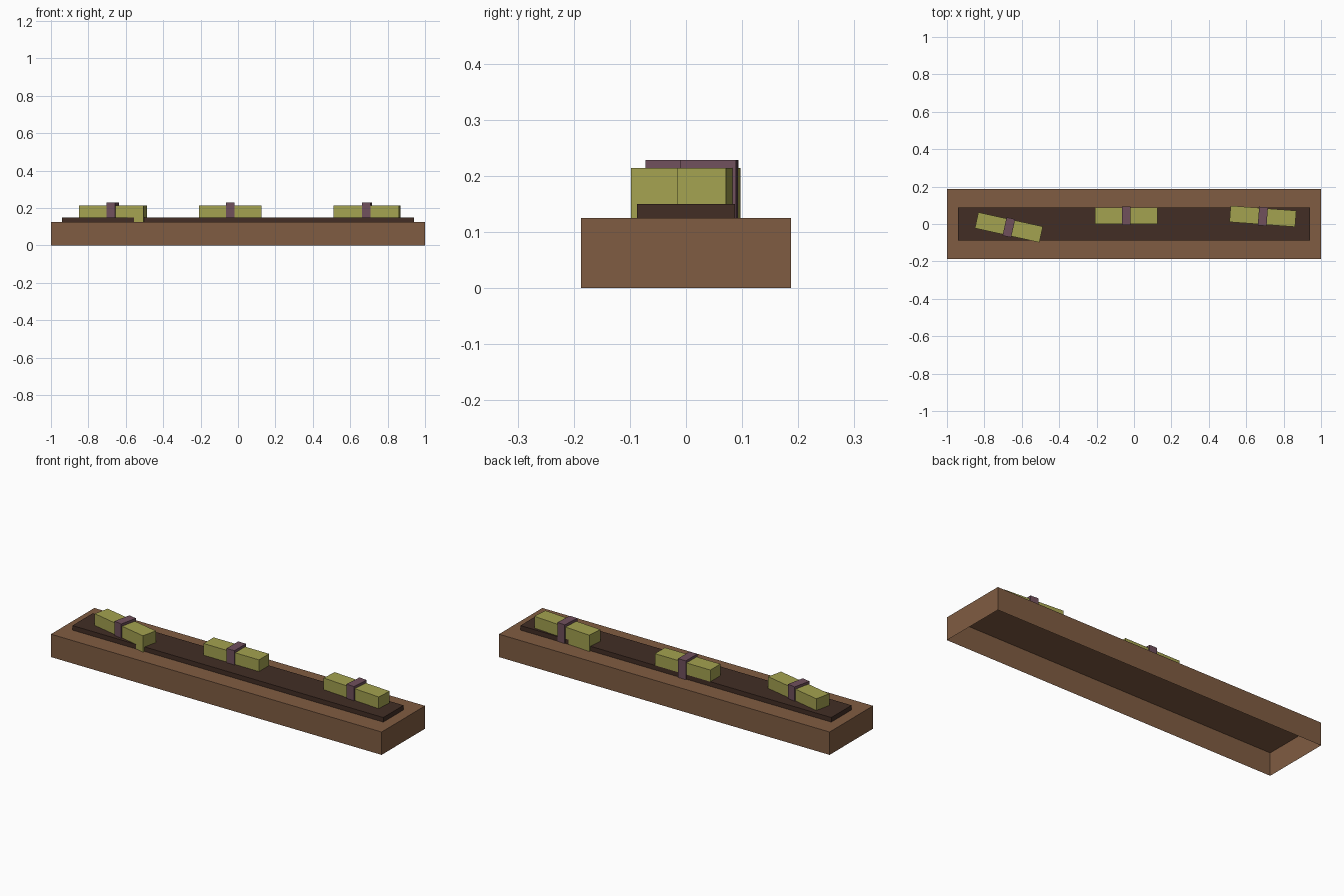
import bpy, bmesh, math
from mathutils import Matrix

cube = bpy.data.objects.get("Cube")
if cube:
    bpy.data.objects.remove(cube, do_unlink=True)


def material(name, rgb):
    mat = bpy.data.materials.new(name)
    mat.use_nodes = True
    mat.diffuse_color = (*rgb, 1)
    bsdf = next(n for n in mat.node_tree.nodes if n.type == 'BSDF_PRINCIPLED')
    bsdf.inputs["Base Color"].default_value = (*rgb, 1)
    return mat


WOOD = material("brown_wood", (0.216, 0.107, 0.054))
SOIL = material("dark_soil", (0.054, 0.027, 0.018))
LEAF = material("olive_green", (0.371, 0.361, 0.08))
BAND = material("dusky_purple", (0.162, 0.08, 0.107))


def open_box(name, size, bottom, mat, x=0, y=0, angle=0):
    """Box standing at height bottom, with no underside."""
    bm = bmesh.new()
    bmesh.ops.create_cube(bm, size=1)
    under = [f for f in bm.faces if f.normal.z < -0.5]
    bmesh.ops.delete(bm, geom=under, context='FACES')
    bmesh.ops.transform(bm, matrix=Matrix.Diagonal((*size, 1)), verts=bm.verts)
    mesh = bpy.data.meshes.new(name)
    bm.to_mesh(mesh)
    bm.free()
    mesh.materials.append(mat)
    obj = bpy.data.objects.new(name, mesh)
    obj.location = (x, y, bottom + size[2] / 2)
    obj.rotation_euler.z = math.radians(angle)
    bpy.context.collection.objects.link(obj)
    return obj


# Hollow trough and the raised bed on it
RIM = 0.125
open_box("trough", (2, 0.375, RIM), 0, WOOD)
open_box("raised_bed", (1.88, 0.175, 0.025), RIM, SOIL)

# Three bundles, each tied with a band: side, x, y, length, turn
for side, x, y, length, angle in (
    ("right", -0.669, -0.018, 0.353, -12.4),
    ("middle", -0.041, 0.044, 0.335, 0),
    ("left", 0.689, 0.041, 0.352, -4.3),
):
    open_box(side + "_bundle", (length, 0.087, 0.089), RIM, LEAF, x, y, angle)
    open_box(side + "_band", (0.047, 0.1, 0.103), RIM, BAND, x, y, angle)
